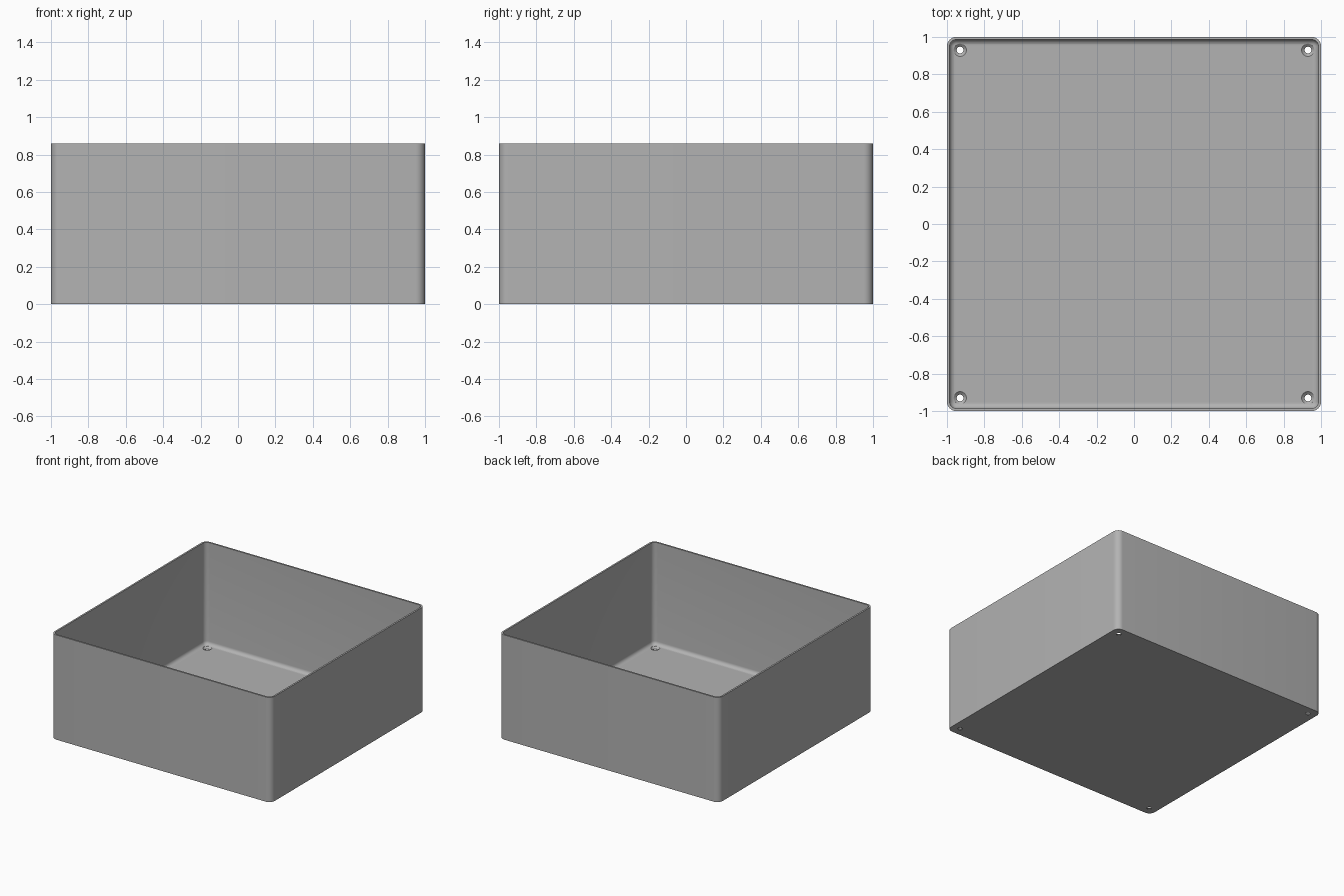
import bpy, bmesh
from math import cos, sin, pi, radians

cube = bpy.data.objects.get("Cube")
if cube:
    bpy.data.objects.remove(cube, do_unlink=True)

HEIGHT, WALL, FLOOR = 0.86, 0.014, 0.02
CORNER, FILLET, HOLE = 0.05, 0.03, 0.93

grey = bpy.data.materials.new("plain grey")
grey.use_nodes = True
grey.diffuse_color = (0.45, 0.45, 0.45, 1)
grey.node_tree.nodes["Principled BSDF"].inputs["Base Color"].default_value = grey.diffuse_color


def rings_object(name, rings):
    """Skin a stack of closed point rings and cap both ends."""
    bm = bmesh.new()
    loops = [[bm.verts.new(p) for p in ring] for ring in rings]
    n = len(loops[0])
    for a, b in zip(loops, loops[1:]):
        for i in range(n):
            j = (i + 1) % n
            bm.faces.new((a[i], a[j], b[j], b[i]))
    bm.faces.new(loops[0][::-1])
    bm.faces.new(loops[-1])
    bmesh.ops.recalc_face_normals(bm, faces=bm.faces)
    mesh = bpy.data.meshes.new(name)
    bm.to_mesh(mesh)
    bm.free()
    mesh.materials.append(grey)
    obj = bpy.data.objects.new(name, mesh)
    bpy.context.collection.objects.link(obj)
    return obj


def rounded_square(inset, z, steps=8):
    r, centre = CORNER - inset, 1 - CORNER
    points = []
    for k, (sx, sy) in enumerate(((1, 1), (-1, 1), (-1, -1), (1, -1))):
        for s in range(steps + 1):
            a = (k + s / steps) * pi / 2
            points.append((sx * centre + r * cos(a), sy * centre + r * sin(a), z))
    return points


def circle(x, y, r, z, n=32):
    return [(x + r * cos(2 * pi * i / n), y + r * sin(2 * pi * i / n), z) for i in range(n)]


# Tray: outer wall, rim, inner wall, then the fillet into the floor
profile = [(0, 0), (0, HEIGHT), (WALL, HEIGHT)]
for s in range(7):
    a = s / 6 * pi / 2
    profile.append((WALL + FILLET * (1 - cos(a)), FLOOR + FILLET * (1 - sin(a))))
tray = rings_object("open_tray", [rounded_square(i, z) for i, z in profile])

# Countersunk screw holes in the four floor corners
for sx in (-1, 1):
    for sy in (-1, 1):
        x, y = sx * HOLE, sy * HOLE
        cutter = rings_object("screw_hole_cutter", [
            circle(x, y, 0.018, -0.05), circle(x, y, 0.018, 0.006),
            circle(x, y, 0.034, FLOOR), circle(x, y, 0.034, 0.1)])
        cutter.hide_render = True
        cutter.hide_set(True)
        cut = tray.modifiers.new("screw_hole", 'BOOLEAN')
        cut.operation, cut.solver, cut.object = 'DIFFERENCE', 'EXACT', cutter

# Bake the holes, drop the cutters, then shade
bpy.context.view_layer.update()
baked = bpy.data.meshes.new_from_object(tray.evaluated_get(bpy.context.evaluated_depsgraph_get()))
tray.modifiers.clear()
tray.data = baked
for obj in [o for o in bpy.data.objects if o.name.startswith("screw_hole_cutter")]:
    bpy.data.objects.remove(obj, do_unlink=True)
bpy.ops.object.select_all(action='DESELECT')
tray.select_set(True)
bpy.context.view_layer.objects.active = tray
bpy.ops.object.shade_smooth_by_angle(angle=radians(30))
